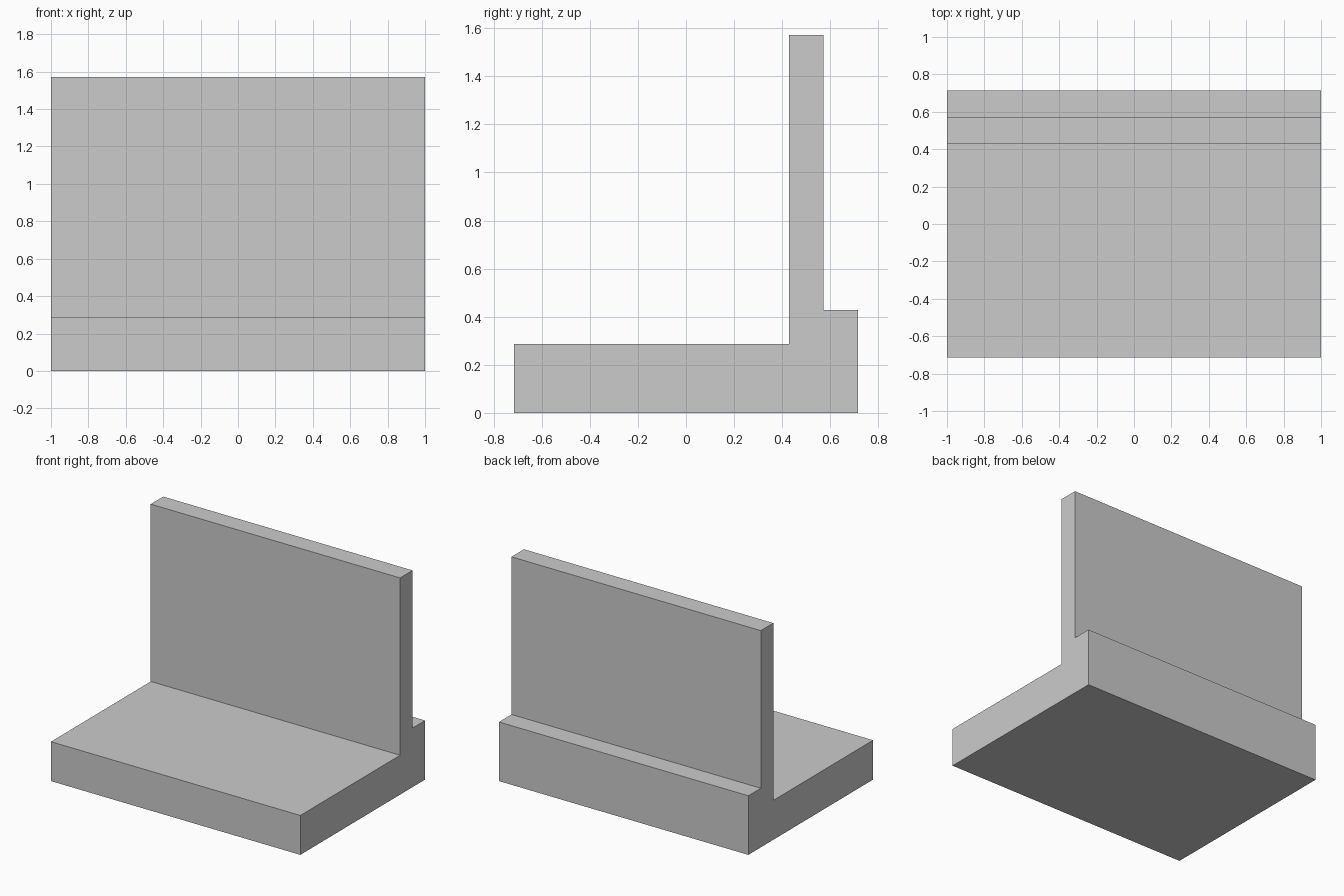
import bpy
import bmesh

if "Cube" in bpy.data.objects:
    bpy.data.objects.remove(bpy.data.objects["Cube"])

U = 1 / 7  # grid unit of the profile

# Side profile (y, z): base slab, upright panel and raised rear ledge
profile = [(-5, 0), (5, 0), (5, 3), (4, 3), (4, 11), (3, 11), (3, 2), (-5, 2)]

# Extrude the profile along x across the full width
bm = bmesh.new()
face = bm.faces.new([bm.verts.new((-1, y * U, z * U)) for y, z in profile])
result = bmesh.ops.extrude_face_region(bm, geom=[face], use_keep_orig=True)
moved = [v for v in result["geom"] if isinstance(v, bmesh.types.BMVert)]
bmesh.ops.translate(bm, vec=(2, 0, 0), verts=moved)
bmesh.ops.recalc_face_normals(bm, faces=bm.faces)

mesh = bpy.data.meshes.new("base_with_back_panel")
bm.to_mesh(mesh)
bm.free()
bpy.context.collection.objects.link(bpy.data.objects.new("base_with_back_panel", mesh))
